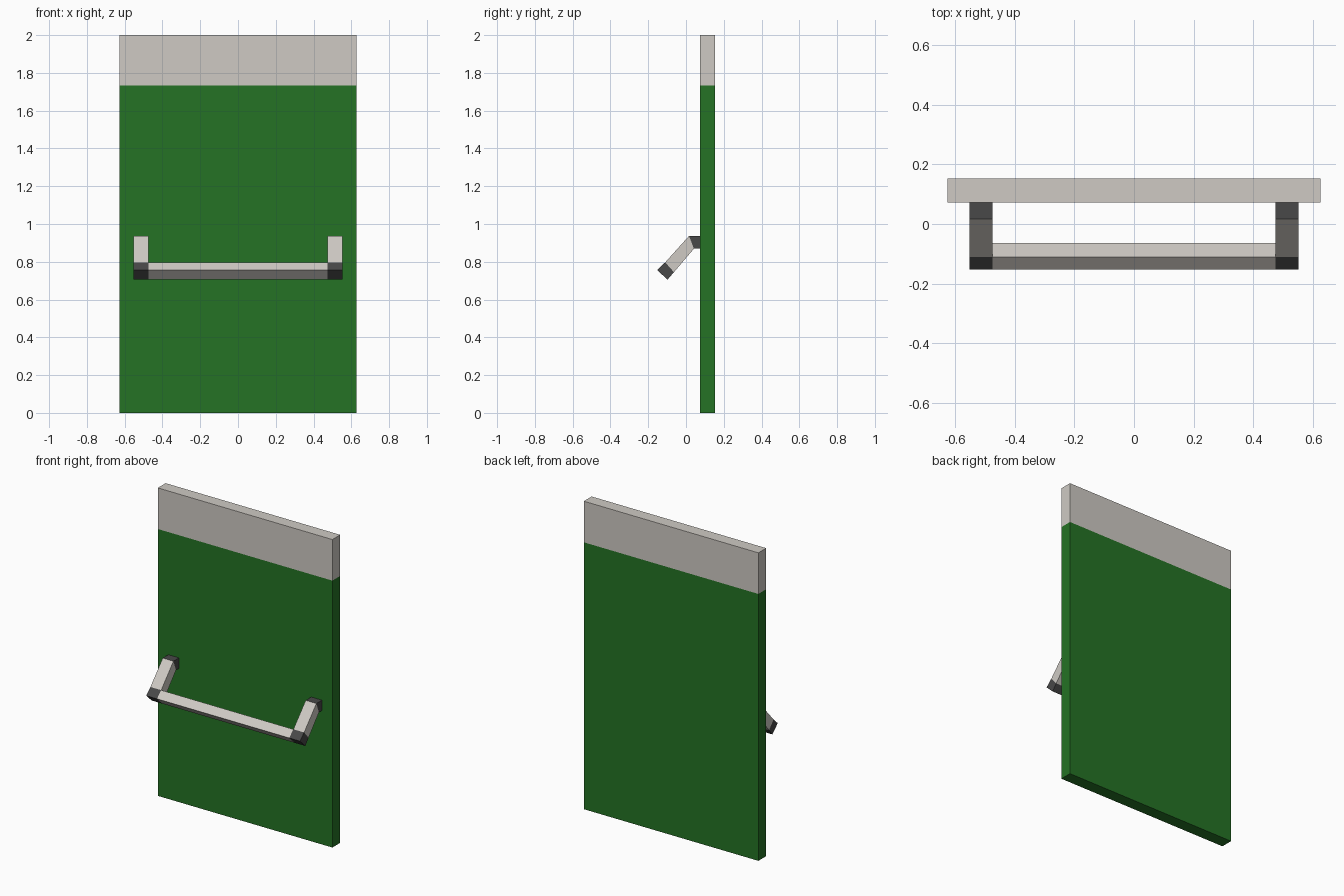
import bpy, bmesh
from mathutils import Vector

if "Cube" in bpy.data.objects:
    bpy.data.objects.remove(bpy.data.objects["Cube"])


def material(name, rgb):
    m = bpy.data.materials.new(name)
    m.diffuse_color = (*rgb, 1.0)
    m.use_nodes = True
    m.node_tree.nodes["Principled BSDF"].inputs["Base Color"].default_value = m.diffuse_color
    return m


GREEN = material("door green", (0.018, 0.170, 0.018))
GREY = material("light warm grey", (0.62, 0.59, 0.55))
DARK = material("dark grey", (0.065, 0.065, 0.065))


def add_object(name, bm, mats):
    bmesh.ops.recalc_face_normals(bm, faces=bm.faces[:])
    mesh = bpy.data.meshes.new(name)
    bm.to_mesh(mesh)
    bm.free()
    for m in mats:
        mesh.materials.append(m)
    ob = bpy.data.objects.new(name, mesh)
    bpy.context.collection.objects.link(ob)
    return ob


def prism(name, profile, x0, x1, mat):
    """Extrude a (y, z) side profile along x."""
    bm = bmesh.new()
    face = bm.faces.new([bm.verts.new((x0, y, z)) for y, z in profile])
    ext = bmesh.ops.extrude_face_region(bm, geom=[face], use_keep_orig=True)
    moved = [g for g in ext["geom"] if isinstance(g, bmesh.types.BMVert)]
    bmesh.ops.translate(bm, verts=moved, vec=(x1 - x0, 0, 0))
    return add_object(name, bm, [mat])


# Door panel: one slab, cut across where the green paint stops
HALF_W, Y0, Y1, PAINT_Z = 0.627, 0.073, 0.153, 1.733
bm = bmesh.new()
bmesh.ops.create_cube(bm, size=1)
bmesh.ops.scale(bm, verts=bm.verts[:], vec=(2 * HALF_W, Y1 - Y0, 2.0))
bmesh.ops.translate(bm, verts=bm.verts[:], vec=(0, (Y0 + Y1) / 2, 1.0))
bmesh.ops.bisect_plane(bm, geom=bm.verts[:] + bm.edges[:] + bm.faces[:],
                       plane_co=Vector((0, 0, PAINT_Z)), plane_no=Vector((0, 0, 1)))
for f in bm.faces:
    f.material_index = 1 if f.calc_center_median().z > PAINT_Z else 0
add_object("door_panel", bm, [GREEN, GREY])

# Push handle: side profiles of the mount, sloping arm and square corner
mount = [(0.016, 0.937), (0.073, 0.937), (0.073, 0.869), (0.042, 0.869)]
arm = [(0.016, 0.937), (0.042, 0.869), (-0.064, 0.745), (-0.110, 0.797)]
corner = [(-0.110, 0.797), (-0.064, 0.745), (-0.098, 0.705), (-0.153, 0.757)]
XI, XO = 0.475, 0.552

for side, s in (("left", -1), ("right", 1)):
    prism(f"{side}_handle_mount", mount, s * XI, s * XO, DARK)
    prism(f"{side}_handle_arm", arm, s * XI, s * XO, GREY)
    prism(f"{side}_handle_corner", corner, s * XI, s * XO, DARK)

# Push bar between the corners
prism("push_bar", corner, -XI, XI, GREY)
